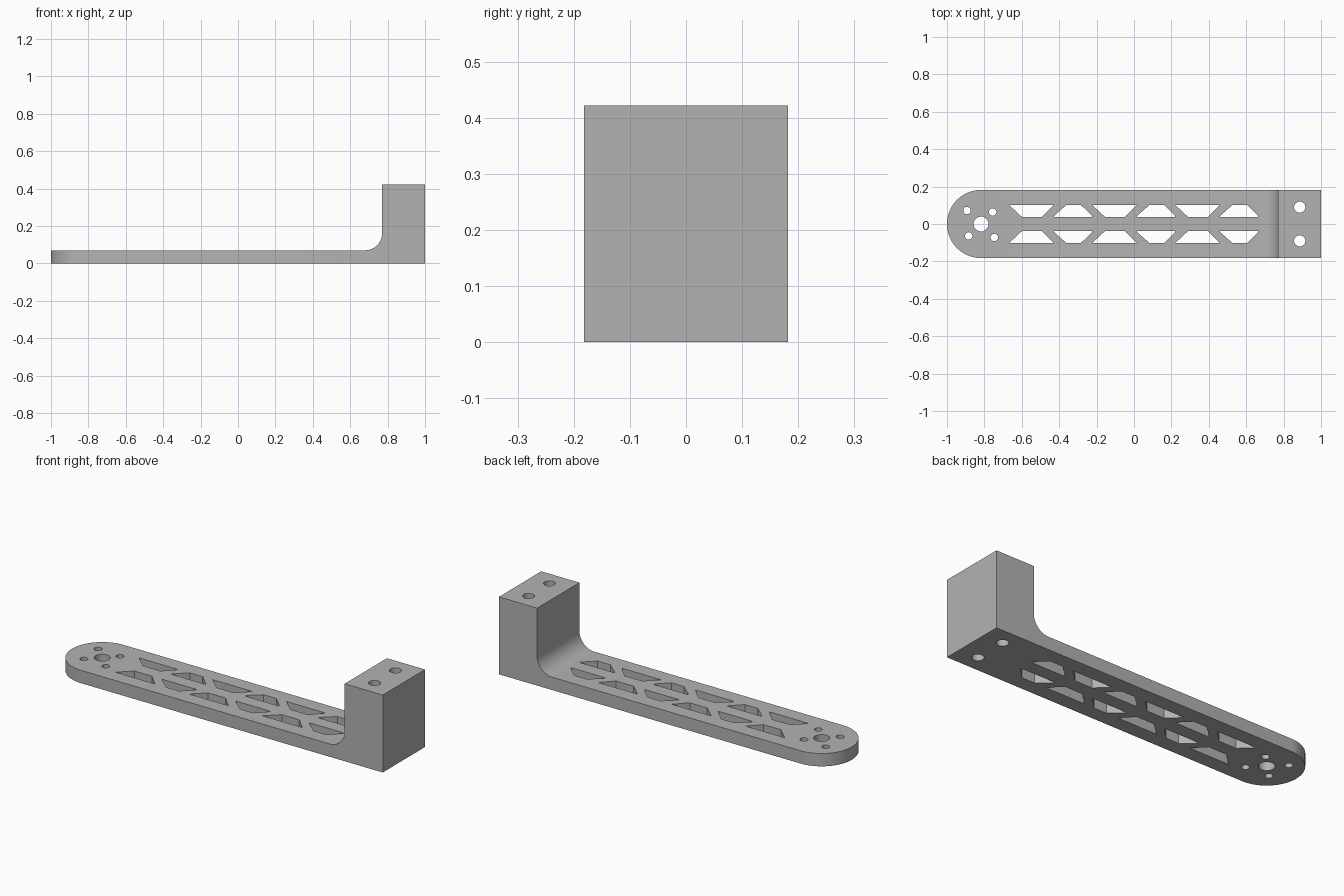
import bpy, bmesh, math
from mathutils import Vector

if "Cube" in bpy.data.objects:
    bpy.data.objects.remove(bpy.data.objects["Cube"])

HALF_W, PLATE_Z, TOP_Z = 0.182, 0.07, 0.422
BLOCK_X, FILLET, END_X = 0.77, 0.09, -0.818


def arc(cx, cy, r, a0, a1, n):
    """Points on an arc, angles in degrees."""
    angles = [math.radians(a0 + (a1 - a0) * i / n) for i in range(n + 1)]
    return [(cx + r * math.cos(a), cy + r * math.sin(a)) for a in angles]


def add_prism(bm, points, offset):
    """Extrude a closed 3D outline into a solid."""
    face = bm.faces.new([bm.verts.new(p) for p in points])
    new = bmesh.ops.extrude_face_region(bm, geom=[face])["geom"]
    bmesh.ops.translate(bm, vec=Vector(offset),
                        verts=[g for g in new if isinstance(g, bmesh.types.BMVert)])


def finish(bm, name):
    bmesh.ops.recalc_face_normals(bm, faces=bm.faces)
    mesh = bpy.data.meshes.new(name)
    bm.to_mesh(mesh)
    bm.free()
    obj = bpy.data.objects.new(name, mesh)
    bpy.context.collection.objects.link(obj)
    return obj


def boolean(obj, cutter, operation):
    """Apply a boolean, then discard the helper."""
    cutter.hide_render = True
    mod = obj.modifiers.new(operation, "BOOLEAN")
    mod.operation, mod.solver, mod.object = operation, "EXACT", cutter
    bpy.ops.object.select_all(action="DESELECT")
    bpy.context.view_layer.objects.active = obj
    obj.select_set(True)
    bpy.ops.object.modifier_apply(modifier=mod.name)
    bpy.data.objects.remove(cutter)


# Arm: L-shaped side profile with a filleted inner corner
profile = [(-1.1, 0), (1, 0), (1, TOP_Z), (BLOCK_X, TOP_Z)]
profile += arc(BLOCK_X - FILLET, PLATE_Z + FILLET, FILLET, 0, -90, 16)
profile += [(-1.1, PLATE_Z)]
bm = bmesh.new()
add_prism(bm, [(x, -0.3, z) for x, z in profile], (0, 0.6, 0))
arm = finish(bm, "bracket_arm")

# Plan outline: rounded at the left end, square at the block
plan = arc(END_X, 0, HALF_W, 90, 270, 48) + [(1.1, -HALF_W), (1.1, HALF_W)]
bm = bmesh.new()
add_prism(bm, [(x, y, -0.1) for x, y in plan], (0, 0, 0.7))
boolean(arm, finish(bm, "plan_helper"), "INTERSECT")

# Lattice windows: alternating trapezoids, mirrored in y
bm = bmesh.new()
Y_IN, Y_OUT = 0.037, 0.102
for i in range(3):
    x = -0.668 + 0.444 * i
    wide_out = [(x, Y_OUT), (x + 0.238, Y_OUT), (x + 0.175, Y_IN), (x + 0.07, Y_IN)]
    wide_in = [(x + 0.24, Y_IN), (x + 0.444, Y_IN), (x + 0.444, Y_IN + 0.006),
               (x + 0.384, Y_OUT), (x + 0.307, Y_OUT), (x + 0.24, Y_IN + 0.006)]
    for shape in (wide_out, wide_in):
        for side in (1, -1):
            add_prism(bm, [(px, py * side, -0.1) for px, py in shape], (0, 0, 0.7))

# Round holes: pivot, four screws around it, two through the block
holes = [(END_X, 0, 0.04), (-0.893, 0.072, 0.02), (-0.756, 0.064, 0.02),
         (-0.884, -0.064, 0.02), (-0.747, -0.072, 0.02),
         (0.886, 0.09, 0.03), (0.886, -0.09, 0.03)]
for x, y, r in holes:
    add_prism(bm, [(px, py, -0.1) for px, py in arc(x, y, r, 0, 360, 32)[:-1]], (0, 0, 0.7))
boolean(arm, finish(bm, "hole_cutters"), "DIFFERENCE")

# Plain grey finish, smooth only on the curves
grey = bpy.data.materials.new("grey")
grey.diffuse_color = (0.45, 0.45, 0.45, 1)
grey.use_nodes = True
grey.node_tree.nodes["Principled BSDF"].inputs["Base Color"].default_value = grey.diffuse_color
arm.data.materials.clear()
arm.data.materials.append(grey)
for poly in arm.data.polygons:
    poly.material_index = 0
bpy.ops.object.shade_smooth_by_angle(angle=math.radians(30))
